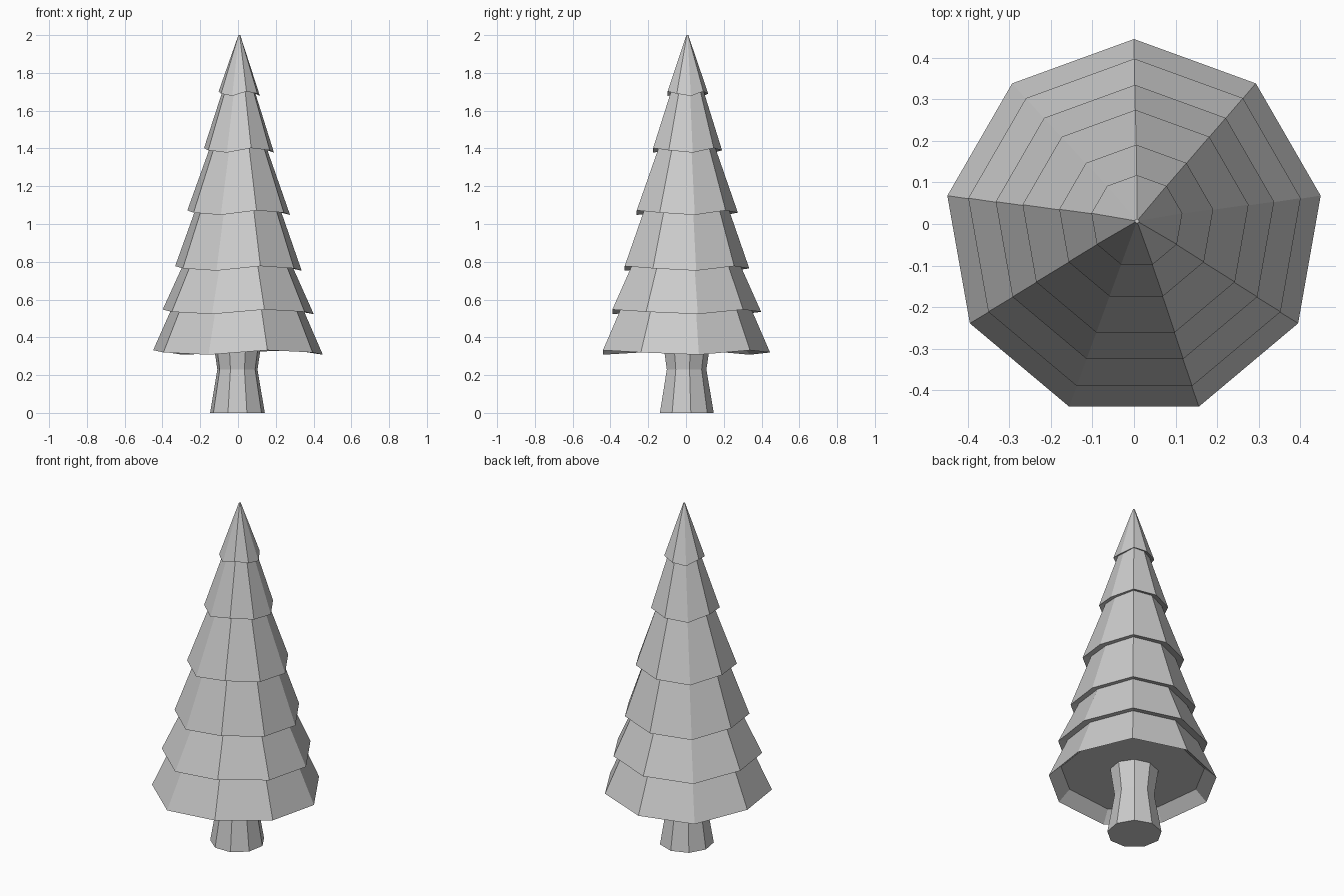
import bpy, bmesh
from math import cos, sin, radians

SIDES = 9

cube = bpy.data.objects.get("Cube")
if cube:
    bpy.data.objects.remove(cube, do_unlink=True)

grey = bpy.data.materials.new("plain grey")
grey.use_nodes = True
colour = (0.6, 0.6, 0.6, 1)
grey.diffuse_color = colour
grey.node_tree.nodes["Principled BSDF"].inputs["Base Color"].default_value = colour


def loft(name, profile, wobble):
    """Join nine-sided rings of (radius, height, sway) into one closed body."""
    bm = bmesh.new()
    rings = []
    for radius, height, (cx, cy) in profile:
        ring = []
        for i in range(SIDES):
            a = radians(10 + i * 360 / SIDES)
            lift = wobble * (-1, 1, 0)[i % 3] if radius > 0.01 else 0
            ring.append(bm.verts.new((cx + radius * cos(a), cy + radius * sin(a), height + lift)))
        rings.append(ring)
    for low, high in zip(rings, rings[1:]):
        for i in range(SIDES):
            j = (i + 1) % SIDES
            bm.faces.new((low[i], low[j], high[j], high[i]))
    bm.faces.new(rings[0][::-1])
    bm.faces.new(rings[-1])
    bmesh.ops.recalc_face_normals(bm, faces=bm.faces)
    mesh = bpy.data.meshes.new(name)
    bm.to_mesh(mesh)
    bm.free()
    mesh.materials.append(grey)
    obj = bpy.data.objects.new(name, mesh)
    bpy.context.collection.objects.link(obj)
    return obj


def sway(z):
    """The canopy axis leans slightly towards the tip."""
    t = min(1, (z - 0.32) / 1.4)
    return (0.007 * t, -0.011 + 0.018 * t)


# Tiers of branches: rim radius, rim height, radius of the tier below at that rim
tiers = [(0.456, 0.32, 0.39), (0.406, 0.535, 0.355), (0.34, 0.765, 0.295),
         (0.276, 1.06, 0.23), (0.188, 1.39, 0.153), (0.111, 1.69, 0.087)]
canopy = []
for n, (rim, z, inner) in enumerate(tiers):
    rise = 0.06 if n == 0 else 0.012
    canopy += [(inner, z + rise, sway(z)), (rim, z, sway(z))]
canopy.append((0.005, 2.0, sway(2.0)))
loft("canopy", canopy, 0.012)

# Trunk with a narrow waist, flaring into the canopy
trunk = [(0.147, 0, (-0.003, 0)), (0.108, 0.23, (-0.003, 0)), (0.132, 0.39, (-0.003, 0))]
loft("trunk", trunk, 0)
